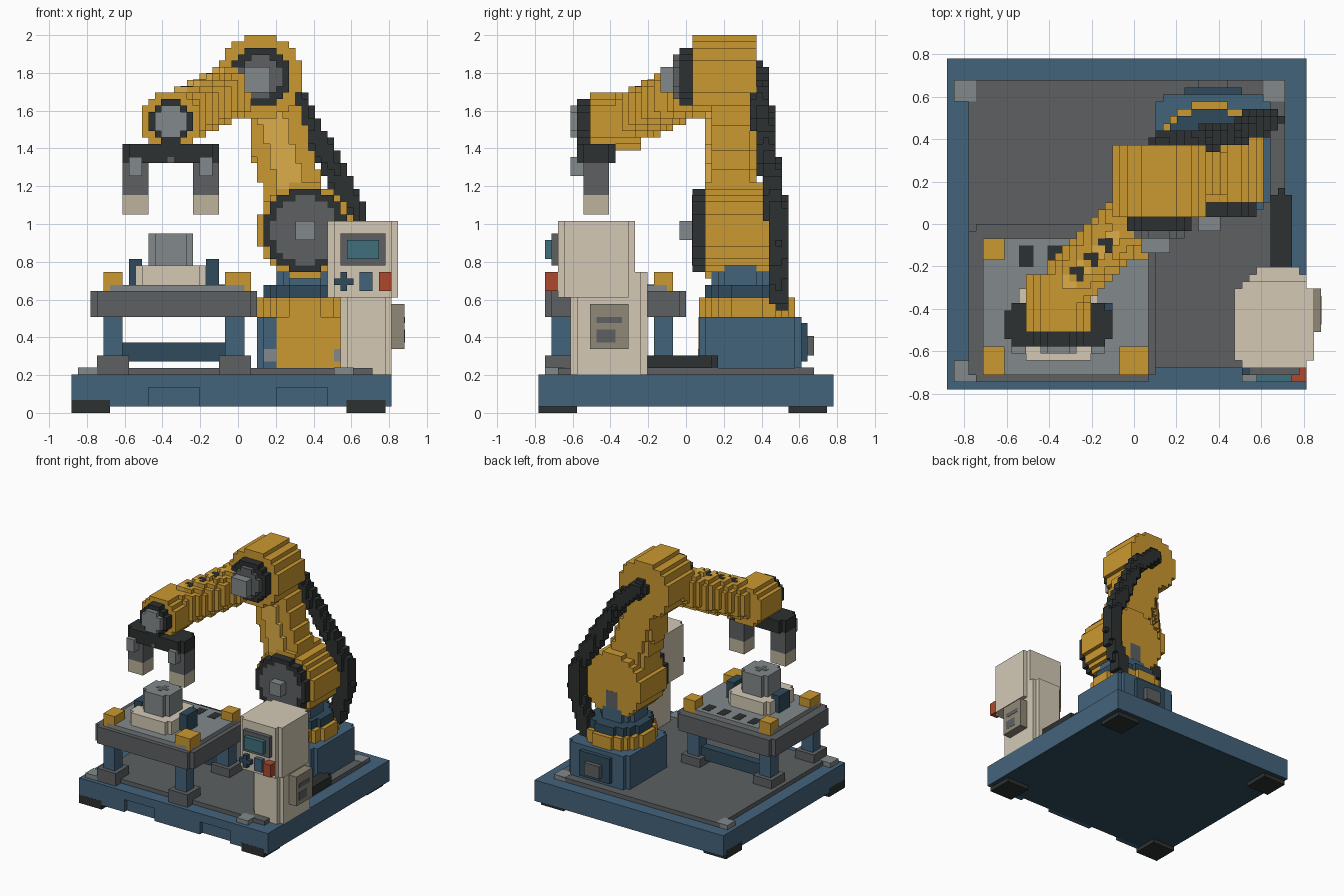
import bpy, bmesh
from math import floor, ceil
from mathutils import Vector

if "Cube" in bpy.data.objects:
    bpy.data.objects.remove(bpy.data.objects["Cube"])

V = 2 / 59  # one block; all coordinates below are in blocks


def lin(h):
    c = [int(h[i:i + 2], 16) / 255 for i in (0, 2, 4)]
    return [x / 12.92 if x < 0.04 else ((x + 0.055) / 1.055) ** 2.4 for x in c] + [1]


MATS = {}
for n, h in dict(yellow="cb9830", pale_yellow="dcae48", blue="44637b", navy="304b5d",
                 dark="2d3131", gray="5d6062", steel="82898b", beige="d3c9b5",
                 tan="bdb39c", vent="8f8976", teal="3f6f7c", red="ad482d").items():
    MATS[n] = bpy.data.materials.new(n)
    MATS[n].diffuse_color = lin(h)


def finish(name, mat, bm):
    me = bpy.data.meshes.new(name)
    bm.to_mesh(me)
    bm.free()
    me.materials.append(MATS[mat])
    ob = bpy.data.objects.new(name, me)
    bpy.context.collection.objects.link(ob)
    return ob


def part(name, mat, *boxes):
    """Boxes given as x0, x1, y0, y1, z0, z1."""
    bm = bmesh.new()
    for x0, x1, y0, y1, z0, z1 in boxes:
        vs = bmesh.ops.create_cube(bm, size=1)["verts"]
        for v in vs:
            v.co = Vector(((x1 if v.co.x > 0 else x0), (y1 if v.co.y > 0 else y0),
                           (z1 if v.co.z > 0 else z0))) * V
    return finish(name, mat, bm)


def cut(x0, x1, y0, y1, z0, z1):
    """Box with its four upright corners notched by one block."""
    return (x0 + 1, x1 - 1, y0, y1, z0, z1), (x0, x1, y0 + 1, y1 - 1, z0, z1)


FACES = {(1, 0, 0): ((1, 0, 0), (1, 1, 0), (1, 1, 1), (1, 0, 1)),
         (-1, 0, 0): ((0, 0, 0), (0, 0, 1), (0, 1, 1), (0, 1, 0)),
         (0, 1, 0): ((0, 1, 0), (0, 1, 1), (1, 1, 1), (1, 1, 0)),
         (0, -1, 0): ((0, 0, 0), (1, 0, 0), (1, 0, 1), (0, 0, 1)),
         (0, 0, 1): ((0, 0, 1), (1, 0, 1), (1, 1, 1), (0, 1, 1)),
         (0, 0, -1): ((0, 0, 0), (0, 1, 0), (1, 1, 0), (1, 0, 0))}


def blocks(name, mat, lo, hi, inside):
    """Fill the grid cells whose centre passes the test; keep outer faces only."""
    cells = {(x, y, z) for x in range(lo[0], hi[0]) for y in range(lo[1], hi[1])
             for z in range(lo[2], hi[2]) if inside(Vector((x + .5, y + .5, z + .5)))}
    bm, vs = bmesh.new(), {}
    for c in cells:
        for d, quad in FACES.items():
            if tuple(a + b for a, b in zip(c, d)) not in cells:
                keys = [tuple(a + b for a, b in zip(c, q)) for q in quad]
                for k in keys:
                    if k not in vs:
                        vs[k] = bm.verts.new(Vector(k) * V)
                bm.faces.new([vs[k] for k in keys])
    return finish(name, mat, bm)


def disc(name, mat, a, b, r, d0, d1, axis="y"):
    """Stepped disc about the y axis (centre x, z) or the z axis (centre x, y)."""
    k = 2 if axis == "y" else 1
    ra, rb = (floor(a - r), ceil(a + r)), (floor(b - r), ceil(b + r))
    lo, hi = ((ra[0], d0, rb[0]), (ra[1], d1, rb[1])) if k == 2 else ((ra[0], rb[0], d0), (ra[1], rb[1], d1))
    return blocks(name, mat, lo, hi, lambda p: (p.x - a) ** 2 + (p[k] - b) ** 2 < (r + .1) ** 2)


# Skid base with front fork pockets, feet, deck and corner pads
part("base", "blue", (-26, 24, -22, 23, 1, 6), (-26, 24, -23, -22, 4, 6),
     *[(a, b, -23, -22, 1, 4) for a, b in ((-26, -14), (-6, 6), (14, 24))])
part("base_underside", "navy", (-25.9, 23.9, -21.9, 22.9, .97, 1.5))
part("base_feet", "dark", *[(x - .02, x + 6, y - .02, y + 6, 0, 2) for x in (-26, 17) for y in (-23, 16)])
part("deck", "gray", (-23, 21, -20, 20, 6, 7))
part("corner_pads", "steel", *[(x, x + 3, y, y + 3, 6, 7.06)
                               for x, y in ((-25, 17), (18, 17), (-25, -22), (15, -22))])

# Work table
part("table_frame", "gray", *cut(-23, 3, -22, 0, 15, 19))
part("table_legs", "blue", *[(x, x + 3, y, y + 3, 9, 15) for x in (-21, -2) for y in (-21, -5)])
part("table_leg_feet", "gray", *[(x, x + 5, y, y + 5, 6, 9) for x in (-22, -3) for y in (-22, -6)])
part("table_stretcher", "navy", (-18, -2, -5, -3, 8, 11))
part("table_top", "steel", *cut(-21, 2, -21, -2, 19, 20))
part("table_corner_stops", "yellow", (-21, -18, -5, -2, 19, 22), (-1, 2, -5, -2, 19, 22),
     (-21, -18, -21, -17, 19, 22), (-2, 2, -21, -17, 19, 22))
part("table_slots", "dark", *[(x, x + 2, -6, -3, 19.5, 20.05) for x in (-16, -12, -8, -4)])
part("clamps", "navy", (-17, -15, -15, -11, 20, 24), (-5, -3, -15, -11, 20, 24))
part("workpiece_base", "beige", *cut(-16, -5, -19, -8, 20, 23))
part("workpiece", "steel", *cut(-14, -7, -17, -10, 23, 28))
part("workpiece_hole", "gray", *cut(-12, -9, -15, -12, 27.5, 28.05))

# Control cabinet
part("cabinet_body", "beige", *cut(16, 24, -18, -6, 6, 22))
part("cabinet_head", "beige", *cut(14, 25, -20, -8, 18, 30))
part("screen_frame", "gray", (16, 23, -21, -20, 23, 28))
part("screen", "teal", (17, 22, -22, -21, 24, 27))
part("cross_button", "navy", (15, 18, -21, -20, 20, 21), (16, 17, -21, -20, 19, 22))
part("blue_button", "blue", (19, 21, -21, -20, 19, 22))
part("red_button", "red", (22, 24, -22, -20, 19, 22))
part("side_vent", "vent", (24, 26, -15, -9, 10, 17))
part("vent_slots", "gray", (25, 26.05, -14, -10, 14, 15), (25, 26.05, -14, -11, 11, 13))
part("floor_cable", "dark", (19, 22, -6, 4, 7, 9), (20, 21, 4, 5, 7, 9))

# Robot pedestal and turntable
part("pedestal", "blue", *cut(3, 19, 2, 18, 7, 15))
part("pedestal_front_panel", "yellow", (6, 16, 1.93, 3, 7, 15))
part("pedestal_bolts", "steel", (4, 6, 1.9, 3, 8, 10), (15, 17, 1.9, 3, 8, 10))
part("pedestal_rear_box", "navy", (7, 15, 18, 19, 8, 14))
part("pedestal_rear_socket", "gray", (9, 13, 19, 20, 9, 12))
disc("turntable_ring", "yellow", 10.5, 9.5, 7.5, 15, 18, "z")
disc("turntable_bearing", "navy", 10.5, 9.5, 6.5, 18, 20, "z")
disc("turntable_neck", "blue", 10.5, 8.5, 4.5, 20, 23, "z")

# Shoulder, elbow and wrist joints
disc("shoulder", "yellow", 10.5, 28.5, 7.5, 3, 13)
disc("shoulder_ring", "dark", 10.5, 28.5, 6.5, 1, 3)
disc("shoulder_plate", "gray", 10.5, 28.5, 5, 1, 2).location.y = -.06 * V
part("shoulder_cap", "steel", (9, 12, -1, 1, 27, 30))
part("shoulder_rear_panel", "gray", (9, 12, 12.5, 13.05, 23, 27))
disc("elbow", "yellow", 3.5, 52.5, 6.5, 1, 11)
disc("elbow_ring", "dark", 3.5, 52.5, 4.5, -1, 1)
disc("elbow_plate", "gray", 3.5, 52.5, 3.5, -2, -1)
part("elbow_cap", "steel", (1, 5, -4, -2, 50, 54))
disc("wrist", "yellow", -10.5, 45.5, 4.5, -15, -7)
disc("wrist_ring", "dark", -10.5, 45.5, 3.5, -17, -15)
disc("wrist_cap", "steel", -10.5, 45.5, 2.5, -18, -17)

# Links: stepped beams with an octagonal cross-section
SHOULDER, ELBOW = Vector((10.5, 7, 28.5)), Vector((3.5, 7, 52.5))
FORE_A, FORE_B = Vector((3, 5, 52.3)), Vector((-10.5, -10, 45.5))


def frame(a, b, side):
    """Local coordinates along, across and over a beam."""
    t = (b - a).normalized()
    u = (side - t * side.dot(t)).normalized()
    w = t.cross(u)
    return lambda p: ((p - a).dot(t) / (b - a).length, (p - a).dot(u), (p - a).dot(w))


upper = frame(SHOULDER, ELBOW, Vector((0, 1, 0)))
fore = frame(FORE_A, FORE_B, Vector((0, 0, 1)))


def upper_test(p):
    t, u, w = upper(p)
    return 0 < t < 1 and -3 < u < 4 and abs(w) < 4.6 and abs(u) + abs(w) < 7


def fore_test(p):
    t, u, w = fore(p)
    return 0 < t < 1 and abs(u) < 3.8 and abs(w) < 3.8 and abs(u) + abs(w) < 6


def spine(lo, hi):
    def test(p):
        t, u, w = fore(p)
        return lo < t < hi and 2.5 < u < 4.2 and abs(w) < 1.1
    return test


blocks("upper_arm", "yellow", (2, 2, 26), (18, 13, 56), upper_test)
blocks("upper_arm_strip", "pale_yellow", (2, 3, 30), (18, 4, 50),
       lambda p: abs(upper(p)[2]) < 2 and 0 < upper(p)[0] < 1)
F0, F1 = (-16, -16, 38), (10, 12, 60)
blocks("forearm", "yellow", F0, F1, fore_test)
blocks("forearm_strip", "pale_yellow", F0, F1, spine(.35, .85))
for i, t in enumerate((.42, .56, .7)):
    blocks(f"forearm_clip_{i + 1}", "dark", F0, F1, spine(t, t + .08)).location.z = .06 * V

# Hose from the elbow down to the pedestal
HOSE = [Vector(p) for p in ((4, 11.4, 53), (9, 11.6, 49), (14, 12.8, 40), (18.6, 14.2, 31.5),
                            (18.8, 14.4, 26), (16, 14.5, 17.5))]


def hose_test(p):
    for a, b in zip(HOSE, HOSE[1:]):
        t = max(0, min(1, (p - a).dot(b - a) / (b - a).length_squared))
        if (p - a.lerp(b, t)).length < 1.75:
            return True
    return False


blocks("hose", "dark", (1, 8, 14), (23, 18, 57), hose_test)

# Two-finger gripper
part("gripper_bar", "dark", *cut(-18, -3, -17, -11, 39, 42))
part("gripper_fingers", "gray", *[(x, x + 4, -16, -12, 34, 39) for x in (-18, -7)])
part("gripper_tips", "tan", *[(x, x + 4, -16, -12, 31, 34) for x in (-18, -7)])
part("gripper_clips", "steel", *[(x, x + 2, -18, -16, 37, 40) for x in (-17, -6)])
part("gripper_bolt", "gray", (-11, -10, -17.1, -16, 39, 40))

for m in bpy.data.materials:
    if m.users and not m.is_grease_pencil:
        m.use_nodes = True
        m.node_tree.nodes["Principled BSDF"].inputs["Base Color"].default_value = m.diffuse_color
